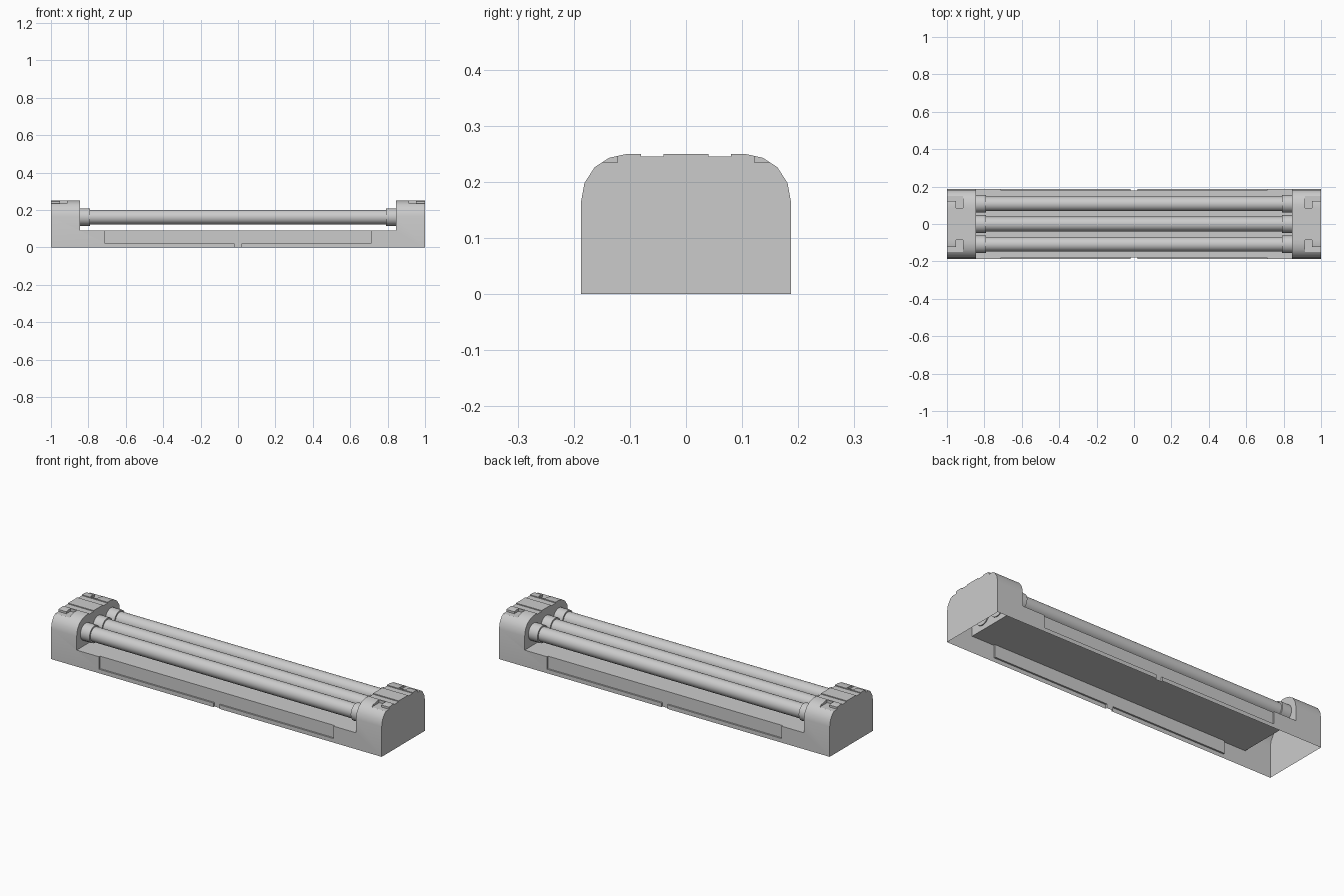
import bpy, bmesh, math
from mathutils import Matrix

if "Cube" in bpy.data.objects:
    bpy.data.objects.remove(bpy.data.objects["Cube"])

COL = bpy.context.scene.collection


def add(name, bm):
    bmesh.ops.recalc_face_normals(bm, faces=bm.faces)
    me = bpy.data.meshes.new(name)
    bm.to_mesh(me)
    bm.free()
    ob = bpy.data.objects.new(name, me)
    COL.objects.link(ob)
    return ob


def prism(name, pts, vec, to3d):
    """Extrude a closed 2D outline along vec."""
    bm = bmesh.new()
    f = bm.faces.new([bm.verts.new(to3d(*p)) for p in pts])
    r = bmesh.ops.extrude_face_region(bm, geom=[f])
    bmesh.ops.translate(bm, vec=vec, verts=[v for v in r["geom"] if isinstance(v, bmesh.types.BMVert)])
    return add(name, bm)


def box(name, x0, x1, y0, y1, z0, z1):
    return prism(name, [(x0, y0), (x1, y0), (x1, y1), (x0, y1)], (0, 0, z1 - z0), lambda a, b: (a, b, z0))


def smooth(ob):
    bpy.ops.object.select_all(action='DESELECT')
    ob.select_set(True)
    bpy.context.view_layer.objects.active = ob
    bpy.ops.object.shade_smooth_by_angle(angle=math.radians(30))


# Housing: rounded cross-section with two shallow top grooves, full length
half = [(0.187, 0), (0.187, 0.165), (0.181, 0.198), (0.163, 0.226), (0.137, 0.243),
        (0.105, 0.25), (0.08, 0.25), (0.08, 0.245), (0.04, 0.245), (0.04, 0.25)]
outline = half + [(-y, z) for y, z in reversed(half)]
housing = prism("housing", outline, (2, 0, 0), lambda y, z: (-1, y, z))

# Cutters: tube bay, side recesses, centre notches, L-shaped end pockets
cutters = [box("cut_bay", -0.845, 0.845, -0.3, 0.3, 0.09, 0.4)]
for s in (-1, 1):
    y0, y1 = sorted((s * 0.178, s * 0.3))
    cutters.append(box("cut_side", -0.71, 0.71, y0, y1, 0.022, 0.2))
    cutters.append(box("cut_notch", -0.018, 0.018, y0, y1, -0.1, 0.03))
    for e in (-1, 1):
        ell = [(1.1, 0.122), (0.953, 0.122), (0.953, 0.086), (0.914, 0.086), (0.914, 0.3), (1.1, 0.3)]
        cutters.append(prism("cut_pocket", [(e * x, s * y) for x, y in ell], (0, 0, 0.2),
                             lambda a, b: (a, b, 0.235)))
for c in cutters:
    c.hide_render = True
    m = housing.modifiers.new("cut", 'BOOLEAN')
    m.operation = 'DIFFERENCE'
    m.solver = 'EXACT'
    m.object = c
bpy.context.view_layer.update()
dg = bpy.context.evaluated_depsgraph_get()
mesh = bpy.data.meshes.new_from_object(housing.evaluated_get(dg))
housing.modifiers.clear()
housing.data = mesh
for c in cutters:
    bpy.data.objects.remove(c)

# Open underside
bm = bmesh.new()
bm.from_mesh(mesh)
bmesh.ops.delete(bm, geom=[f for f in bm.faces if all(abs(v.co.z) < 1e-4 for v in f.verts)],
                 context='FACES')
bm.to_mesh(mesh)
bm.free()
smooth(housing)


# Three tubes with a socket collar at each end
def rod(name, x0, x1, y, r):
    bm = bmesh.new()
    bmesh.ops.create_cone(bm, cap_ends=True, segments=24, radius1=r, radius2=r, depth=x1 - x0,
                          matrix=Matrix.Translation(((x0 + x1) / 2, y, 0.162)) @ Matrix.Rotation(math.pi / 2, 4, 'Y'))
    smooth(add(name, bm))


for i, y in enumerate((-0.108, 0, 0.108)):
    rod(f"tube_{i}", -0.8, 0.8, y, 0.039)
    rod(f"socket_left_{i}", -0.85, -0.79, y, 0.047)
    rod(f"socket_right_{i}", 0.79, 0.85, y, 0.047)
